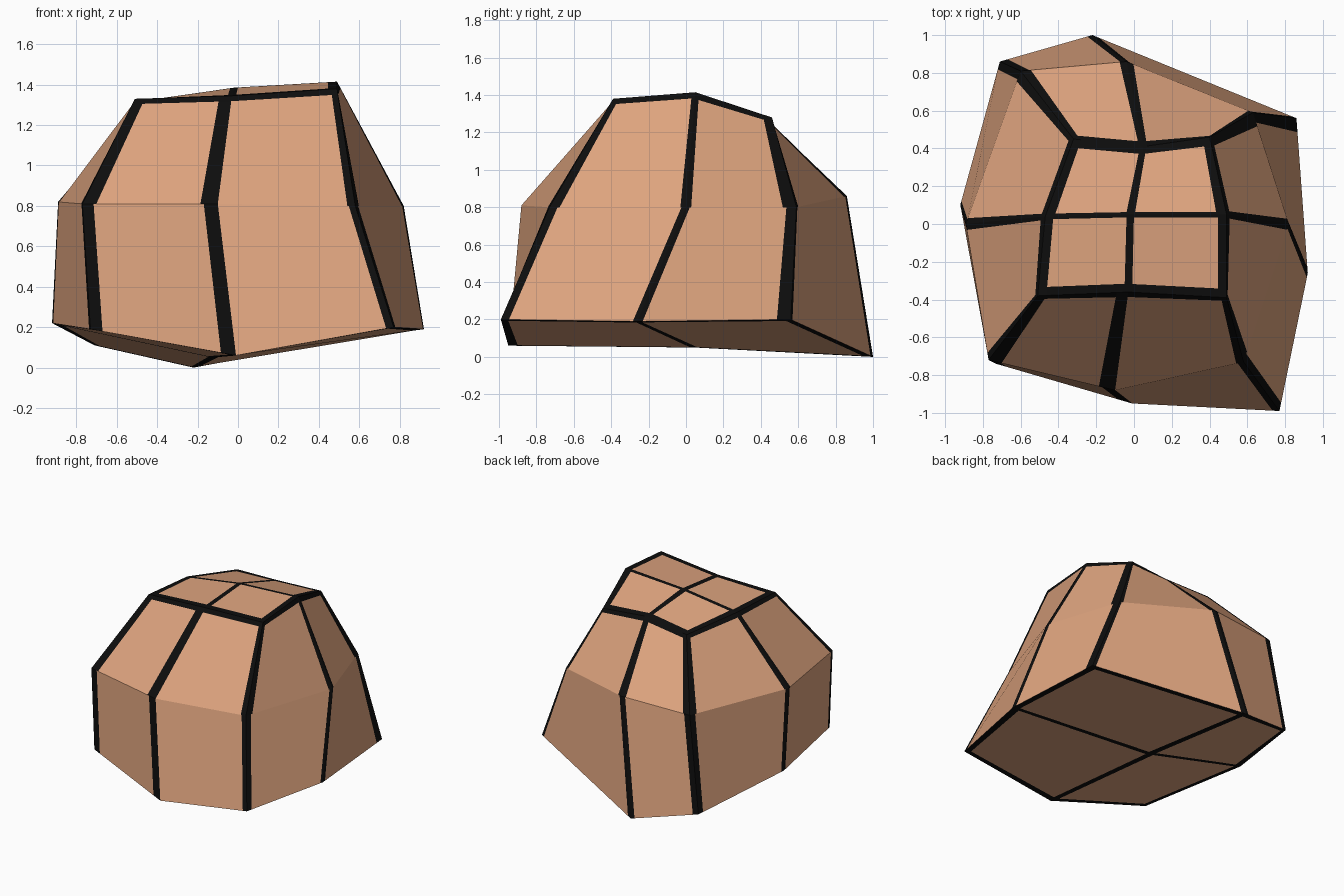
import bpy
import bmesh
from mathutils import Vector

cube = bpy.data.objects.get("Cube")
if cube:
    bpy.data.objects.remove(cube, do_unlink=True)


def make_material(name, colour):
    mat = bpy.data.materials.new(name)
    mat.use_nodes = True
    mat.diffuse_color = (*colour, 1)
    bsdf = mat.node_tree.nodes["Principled BSDF"]
    bsdf.inputs["Base Color"].default_value = (*colour, 1)
    bsdf.inputs["Roughness"].default_value = 0.9
    return mat


# Rings run: front-left corner, front, corner, right, corner, back, corner, left
TOP = [(-.51, -.38, 1.33), (-.03, -.36, 1.345), (.49, -.39, 1.38), (.49, .05, 1.415),
       (.4, .46, 1.28), (.05, .41, 1.29), (-.32, .45, 1.26), (-.47, .04, 1.32)]
MIDDLE = [(-.77, -.72, .81), (-.1, -.88, .81), (.58, -.73, .8), (.82, 0, .8),
          (.63, .59, .8), (-.04, .86, .86), (-.6, .81, .84), (-.89, 0, .82)]
BOTTOM = [(-.73, -.74, .19), (-.01, -.95, .06), (.77, -.99, .2), (.92, -.26, .19),
          (.86, .56, .2), (-.22, 1, 0), (-.71, .86, .11), (-.92, .1, .22)]
TOP_CENTRE = (-.02, .05, 1.385)
BOTTOM_CENTRE = (-.12, .05, .05)

# Stripe width before and after each upright edge
UPRIGHT = [(.03, .06), (.075, 0), (.035, .045), (.025, .025),
           (.065, .02), (.03, .03), (.045, .045), (.025, .025)]
RIM = .045
BASE_RIM = .045

bm = bmesh.new()


def panel(corners, south=0, east=0, north=0, west=0):
    """Add a four-sided panel whose edges carry dark stripes of given widths."""
    a, b, c, d = (Vector(p) for p in corners)
    across = ((b - a).length + (c - d).length) / 2
    along = ((d - a).length + (c - b).length) / 2
    us = [0, west / across, 1 - east / across, 1]
    vs = [0, south / along, 1 - north / along, 1]
    grid = [[bm.verts.new(a.lerp(b, u).lerp(d.lerp(c, u), v)) for u in us] for v in vs]
    for j in range(3):
        for i in range(3):
            if us[i + 1] - us[i] < 1e-6 or vs[j + 1] - vs[j] < 1e-6:
                continue
            face = bm.faces.new((grid[j][i], grid[j][i + 1],
                                 grid[j + 1][i + 1], grid[j + 1][i]))
            face.material_index = 0 if i == j == 1 else 1


# Sides: a lower and an upper band of panels
for i in range(8):
    n = (i + 1) % 8
    stripes = {"west": UPRIGHT[i][1], "east": UPRIGHT[n][0]}
    panel((BOTTOM[i], BOTTOM[n], MIDDLE[n], MIDDLE[i]), **stripes)
    panel((MIDDLE[i], MIDDLE[n], TOP[n], TOP[i]), north=RIM * .8, **stripes)

# Top and underside: four corner panels each, meeting in a cross
for i in range(0, 8, 2):
    p, n = i - 1, i + 1
    along_x = i in (0, 4)
    thin, thick = .015, .02
    cross = (thin, thick) if along_x else (thick, thin)
    panel((TOP[p], TOP[i], TOP[n], TOP_CENTRE), south=RIM, east=RIM,
          north=cross[1], west=cross[0])
    panel((BOTTOM[n], BOTTOM[i], BOTTOM[p], BOTTOM_CENTRE), south=BASE_RIM, east=BASE_RIM,
          north=cross[0], west=cross[1] * 1.5)

# Weld the panels into one solid boulder
bmesh.ops.remove_doubles(bm, verts=bm.verts, dist=.0005)
mesh = bpy.data.meshes.new("boulder")
bm.to_mesh(mesh)
bm.free()
mesh.materials.append(make_material("sandy brown", (.73, .37, .21)))
mesh.materials.append(make_material("black stripe", (.004, .004, .004)))
boulder = bpy.data.objects.new("boulder", mesh)
bpy.context.collection.objects.link(boulder)
